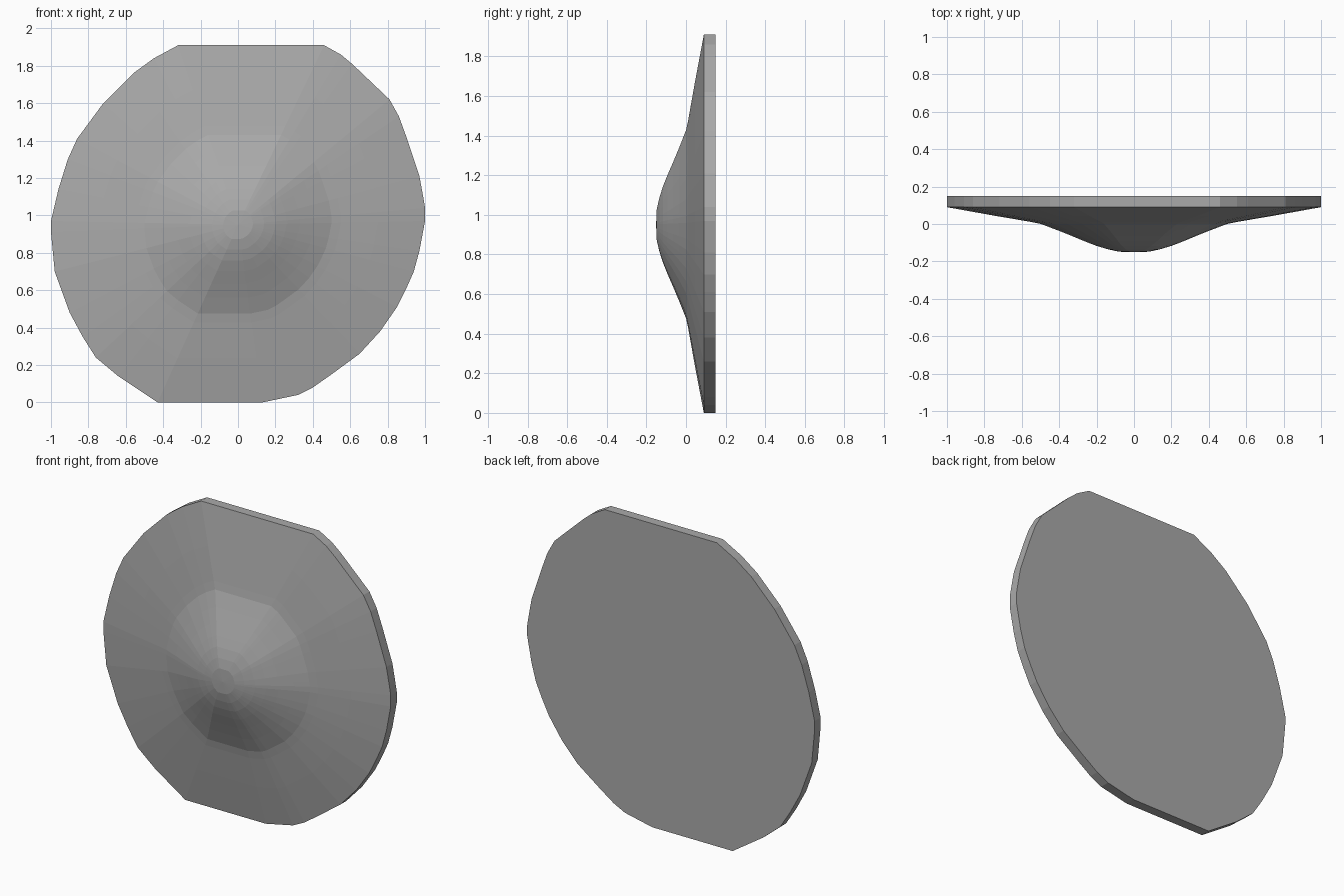
import bpy, bmesh

if "Cube" in bpy.data.objects:
    bpy.data.objects.remove(bpy.data.objects["Cube"])

# Irregular shield outline (x, z), clockwise from the top-left corner
OUTLINE = [(-.32, 1.91), (.46, 1.91), (.55, 1.86), (.61, 1.81), (.81, 1.62), (.86, 1.53),
           (.90, 1.42), (.97, 1.21), (.99, 1.10), (1, 1.04), (1, .97), (.97, .81),
           (.94, .70), (.90, .61), (.85, .51), (.76, .38), (.65, .26), (.50, .15),
           (.40, .08), (.32, .04), (.13, 0), (-.43, 0), (-.64, .14), (-.76, .24),
           (-.83, .35), (-.90, .48), (-.98, .70), (-1, .91), (-1, .97), (-.96, 1.14),
           (-.91, 1.30), (-.86, 1.41), (-.72, 1.60), (-.56, 1.76), (-.45, 1.84)]
CENTRE_Z = 0.95
# Rings from back to front: (scale of the outline, depth y)
RINGS = [(1, .15), (1, .09), (.75, .045), (.55, .011), (.5, .001), (.41, -.033), (.33, -.065),
         (.26, -.094), (.2, -.117), (.14, -.135), (.08, -.148)]

bm = bmesh.new()
rings = [[bm.verts.new((x * s, y, CENTRE_Z + (z - CENTRE_Z) * s)) for x, z in OUTLINE]
         for s, y in RINGS]
n = len(OUTLINE)
# Edge band, dished face and raised boss
for a, b in zip(rings, rings[1:]):
    for i in range(n):
        j = (i + 1) % n
        bm.faces.new((a[i], a[j], b[j], b[i]))
# Flat back and boss tip
bm.faces.new(rings[0])
tip = bm.verts.new((0, -.151, CENTRE_Z))
for i in range(n):
    bm.faces.new((rings[-1][i], rings[-1][(i + 1) % n], tip))
bmesh.ops.recalc_face_normals(bm, faces=bm.faces)

mesh = bpy.data.meshes.new("shield")
bm.to_mesh(mesh)
bm.free()
shield = bpy.data.objects.new("shield", mesh)
bpy.context.collection.objects.link(shield)

grey = bpy.data.materials.new("grey")
grey.diffuse_color = (.4, .4, .4, 1)
grey.use_nodes = True
grey.node_tree.nodes["Principled BSDF"].inputs["Base Color"].default_value = grey.diffuse_color
mesh.materials.append(grey)
